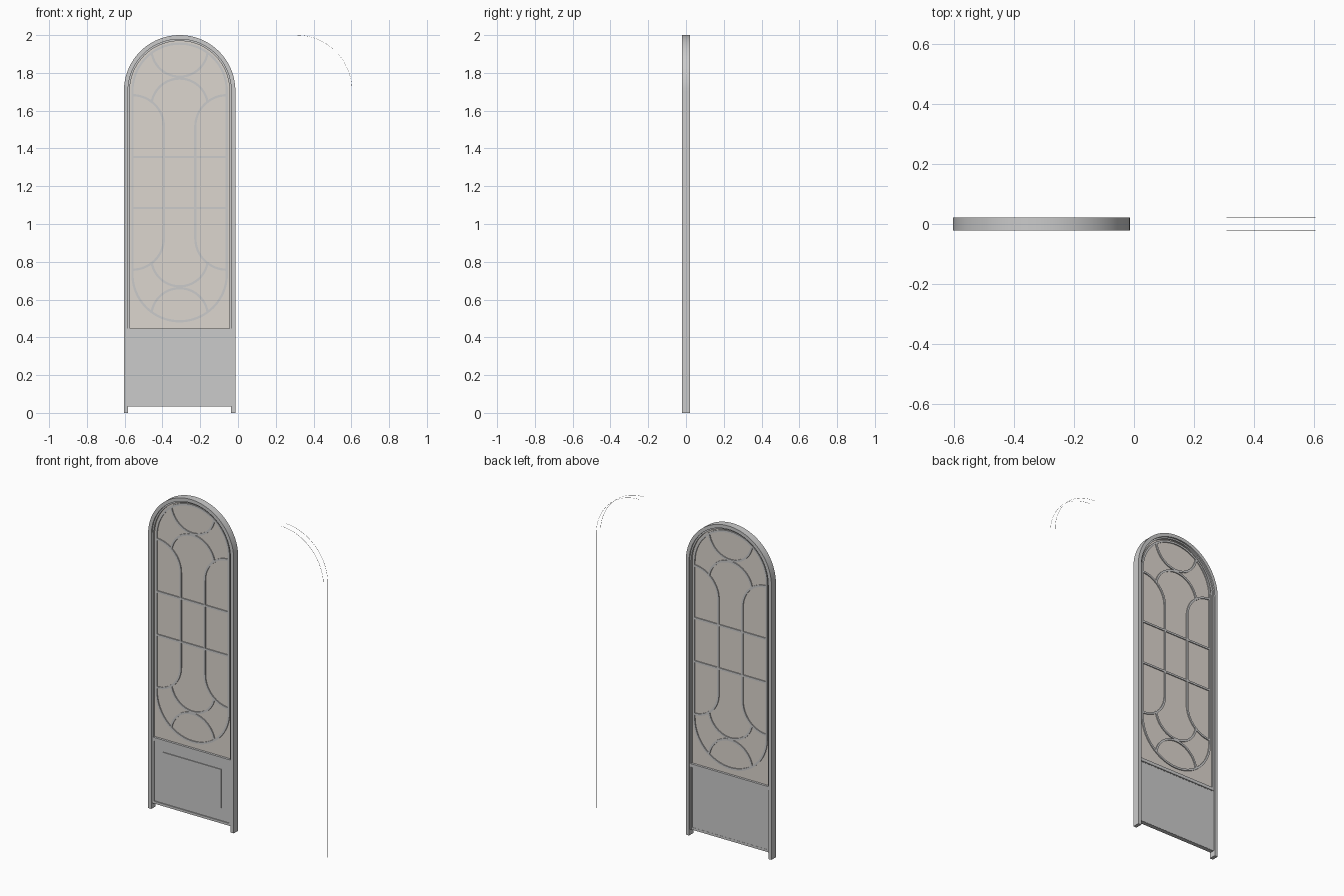
import bpy, bmesh
from math import sin, cos, radians, pi
from mathutils import Vector

if "Cube" in bpy.data.objects:
    bpy.data.objects.remove(bpy.data.objects["Cube"])

CX = -0.309          # door centre line
SPRING = 1.705       # height where the arch starts
MID = 1.22           # mirror height of the glazing pattern


def finish(name, bm, mat=None):
    bmesh.ops.recalc_face_normals(bm, faces=bm.faces)
    me = bpy.data.meshes.new(name)
    bm.to_mesh(me)
    bm.free()
    ob = bpy.data.objects.new(name, me)
    bpy.context.collection.objects.link(ob)
    if mat:
        me.materials.append(mat)
    bpy.ops.object.select_all(action='DESELECT')
    ob.select_set(True)
    bpy.context.view_layer.objects.active = ob
    bpy.ops.object.shade_smooth_by_angle(angle=radians(30))
    return ob


def arc(x, z, r, a0, a1, n=24):
    return [(x + r * cos(radians(a0 + (a1 - a0) * i / n)),
             z + r * sin(radians(a0 + (a1 - a0) * i / n))) for i in range(n + 1)]


def bar(name, pts, width, y0, y1, closed=False):
    """Sweep a rectangular section along a path in the x-z plane."""
    P = [Vector(p) for p in pts]
    n, bm, rings = len(P), bmesh.new(), []
    for i, p in enumerate(P):
        a = P[i - 1] if i or closed else None
        b = P[(i + 1) % n] if i < n - 1 or closed else None
        d0 = (p - a).normalized() if a is not None else (b - p).normalized()
        d1 = (b - p).normalized() if b is not None else d0
        n0, n1 = Vector((-d0.y, d0.x)), Vector((-d1.y, d1.x))
        m = (n0 + n1).normalized()
        m *= width / 2 / m.dot(n0)
        rings.append([bm.verts.new((p.x + s * m.x, y, p.y + s * m.y))
                      for s, y in ((1, y0), (-1, y0), (-1, y1), (1, y1))])
    for i in range(n if closed else n - 1):
        r, q = rings[i], rings[(i + 1) % n]
        for k in range(4):
            bm.faces.new((r[k], r[(k + 1) % 4], q[(k + 1) % 4], q[k]))
    if not closed:
        bm.faces.new(rings[0])
        bm.faces.new(rings[-1])
    return finish(name, bm)


def slab(name, pts, y0, y1, mat=None):
    """Extrude an x-z outline between two depths."""
    bm = bmesh.new()
    f = bm.faces.new([bm.verts.new((x, y0, z)) for x, z in pts])
    g = bmesh.ops.extrude_face_region(bm, geom=[f])
    bmesh.ops.translate(bm, vec=(0, y1 - y0, 0),
                        verts=[v for v in g['geom'] if isinstance(v, bmesh.types.BMVert)])
    return finish(name, bm, mat)


def rect(x0, x1, z0, z1):
    return [(x0, z0), (x1, z0), (x1, z1), (x0, z1)]


def arch(r, z0):
    return [(CX + r, z0)] + arc(CX, SPRING, r, 0, 180, 48) + [(CX - r, z0)]


def flip_z(pts):
    return [(x, 2 * MID - z) for x, z in pts]


def flip_x(pts):
    return [(2 * CX - x, z) for x, z in pts]


# arched frame and its inner stop bead
bar("arched_frame", arch(0.284, 0), 0.022, -0.022, 0.022)
bar("inner_bead", arch(0.269, 0.035), 0.010, -0.013, 0.013)

# glass pane
glass = bpy.data.materials.new("glass")
glass.diffuse_color = (0.72, 0.67, 0.62, 1)
glass.use_nodes = True
glass.node_tree.nodes["Principled BSDF"].inputs["Base Color"].default_value = glass.diffuse_color
slab("glass_pane", arch(0.272, 0.43), -0.002, 0.002, glass)

# glazing bars: stadium border, two horizontals, two verticals with flared ends
T, Y, R = 0.012, 0.008, 0.25
border = arc(CX, SPRING, R, 0, 180, 40)
bar("border_bar", border + flip_z(border)[::-1], T, -Y, Y, closed=True)
for z, tag in ((1.085, "lower"), (1.355, "upper")):
    bar(tag + "_horizontal_bar", [(CX - R, z), (CX + R, z)], T, -Y, Y)
flare = arc(CX - R, 1.515, 0.167, 90, 0, 16)
side = flare + flip_z(flare)[::-1]
bar("left_vertical_bar", side, T, -Y, Y)
bar("right_vertical_bar", flip_x(side), T, -Y, Y)

# curved bars at the top, mirrored to the bottom
bowl = arc(CX, 1.93, 0.15, -171, -9)
hood = arc(CX, 1.62, 0.15, 8, 172)
for tag, f in (("top", lambda p: p), ("bottom", flip_z)):
    bar(tag + "_bowl_bar", f(bowl), T, -Y, Y)
    bar(tag + "_hood_bar", f(hood), T, -Y, Y)

# lower solid panel with rail, moulding and raised field
slab("lower_panel", rect(CX - 0.273, CX + 0.273, 0.035, 0.435), -0.010, 0.010)
bar("panel_moulding", rect(CX - 0.266, CX + 0.266, 0.043, 0.432), 0.015, -0.016, 0.011, closed=True)
bar("middle_rail", [(CX - 0.273, 0.437), (CX + 0.273, 0.437)], 0.020, -0.016, 0.016)
slab("raised_field", rect(-0.507, -0.105, 0.13, 0.37), -0.015, 0.0)

# hairline outline of the facing leaf's outer edge
edge = arc(-CX, SPRING, 0.295, 90, 0, 24) + [(-CX + 0.295, 0)]
for y, tag in ((-0.0215, "front"), (0.0205, "back")):
    bar(tag + "_outline_edge", edge, 0.001, y, y + 0.001)
